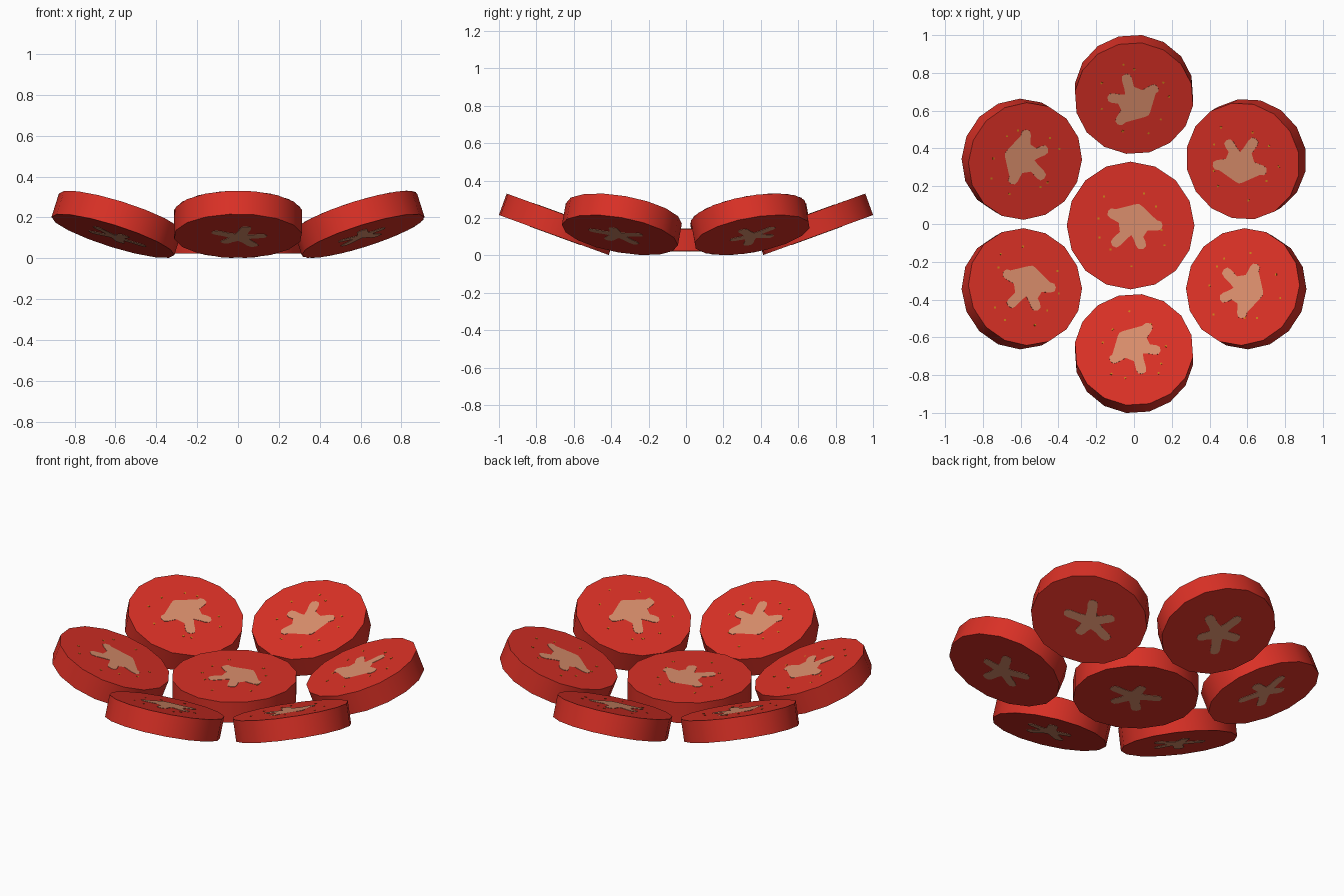
import bpy, bmesh, math, random
from mathutils import Matrix, Vector

if "Cube" in bpy.data.objects:
    bpy.data.objects.remove(bpy.data.objects["Cube"])

random.seed(4)


def material(name, rgb):
    m = bpy.data.materials.new(name)
    m.diffuse_color = (*rgb, 1)
    m.use_nodes = True
    m.node_tree.nodes["Principled BSDF"].inputs["Base Color"].default_value = m.diffuse_color
    return m


RED = material("tomato_red", (0.70, 0.030, 0.019))
PALE = material("pale_core", (0.70, 0.27, 0.15))
GOLD = material("seed_gold", (0.60, 0.22, 0.01))


def finish(bm, name, mat, matrix):
    bmesh.ops.recalc_face_normals(bm, faces=bm.faces)
    mesh = bpy.data.meshes.new(name)
    bm.to_mesh(mesh)
    bm.free()
    mesh.materials.append(mat)
    ob = bpy.data.objects.new(name, mesh)
    ob.matrix_world = matrix
    bpy.context.collection.objects.link(ob)
    return ob


def plate(bm, points, z0, z1):
    """Thin solid between two heights from an outline."""
    low = [bm.verts.new((x, y, z0)) for x, y in points]
    high = [bm.verts.new((x, y, z1)) for x, y in points]
    bm.faces.new(low[::-1])
    bm.faces.new(high)
    for i in range(len(points)):
        j = (i + 1) % len(points)
        bm.faces.new((low[i], low[j], high[j], high[i]))


def star_outline():
    """Five uneven rounded arms: (angle, length)."""
    arms = [(0, .155), (76, .118), (150, .155), (224, .155), (292, .135)]
    pts = []
    for i, (deg, length) in enumerate(arms):
        a = math.radians(deg)
        nxt = arms[(i + 1) % 5][0] + (360 if i == 4 else 0)
        profile = [(.075, -.026), (length - .03, -.027), (length - .008, -.021),
                   (length, 0), (length - .008, .021), (length - .03, .027), (.075, .026)]
        for u, v in profile:
            pts.append((u * math.cos(a) - v * math.sin(a) + .015,
                        u * math.sin(a) + v * math.cos(a)))
        mid = math.radians((deg + nxt) / 2)
        pts.append((.052 * math.cos(mid) + .015, .052 * math.sin(mid)))
    return pts


def tomato_slice(label, radius, thick, matrix):
    h = thick / 2
    # flesh disc
    bm = bmesh.new()
    bmesh.ops.create_cone(bm, cap_ends=True, segments=16, radius1=radius,
                          radius2=radius, depth=thick)
    disc = finish(bm, label + "_slice", RED, matrix)
    bpy.ops.object.select_all(action='DESELECT')
    disc.select_set(True)
    bpy.context.view_layer.objects.active = disc
    bpy.ops.object.shade_smooth_by_angle(angle=math.radians(35))
    # star-shaped core on both faces
    bm = bmesh.new()
    star = star_outline()
    plate(bm, star, h - .001, h + .002)
    plate(bm, star, -h - .002, -h + .001)
    bmesh.ops.triangulate(bm, faces=[f for f in bm.faces if len(f.verts) > 4])
    finish(bm, label + "_core", PALE, matrix)
    # scattered tiny seeds
    bm = bmesh.new()
    for k in range(9):
        a = math.radians(k * 40 + random.uniform(-15, 15))
        r = random.uniform(.16, .22)
        x, y, s = r * math.cos(a), r * math.sin(a), .005
        plate(bm, [(x - s, y - s), (x + s, y - s), (x + s, y + s), (x - s, y + s)],
              h - .001, h + .0015)
    finish(bm, label + "_seeds", GOLD, matrix)


# flat middle slice
tomato_slice("middle", .338, .12, Matrix.Translation((-.018, -.008, .082)))

# ring of slices tilted up at their outer edge: (ring angle, spin)
tilt = math.radians(20)
for n, (deg, spin) in enumerate([(30, 190), (90, 240), (150, 90),
                                 (210, 0), (270, 60), (330, 270)]):
    a = math.radians(deg)
    m = (Matrix.Translation((.686 * math.cos(a), .686 * math.sin(a), .166))
         @ Matrix.Rotation(a, 4, 'Z') @ Matrix.Rotation(-tilt, 4, 'Y')
         @ Matrix.Rotation(math.radians(spin) - a, 4, 'Z'))
    tomato_slice("outer_%d" % (n + 1), .315, .122, m)
